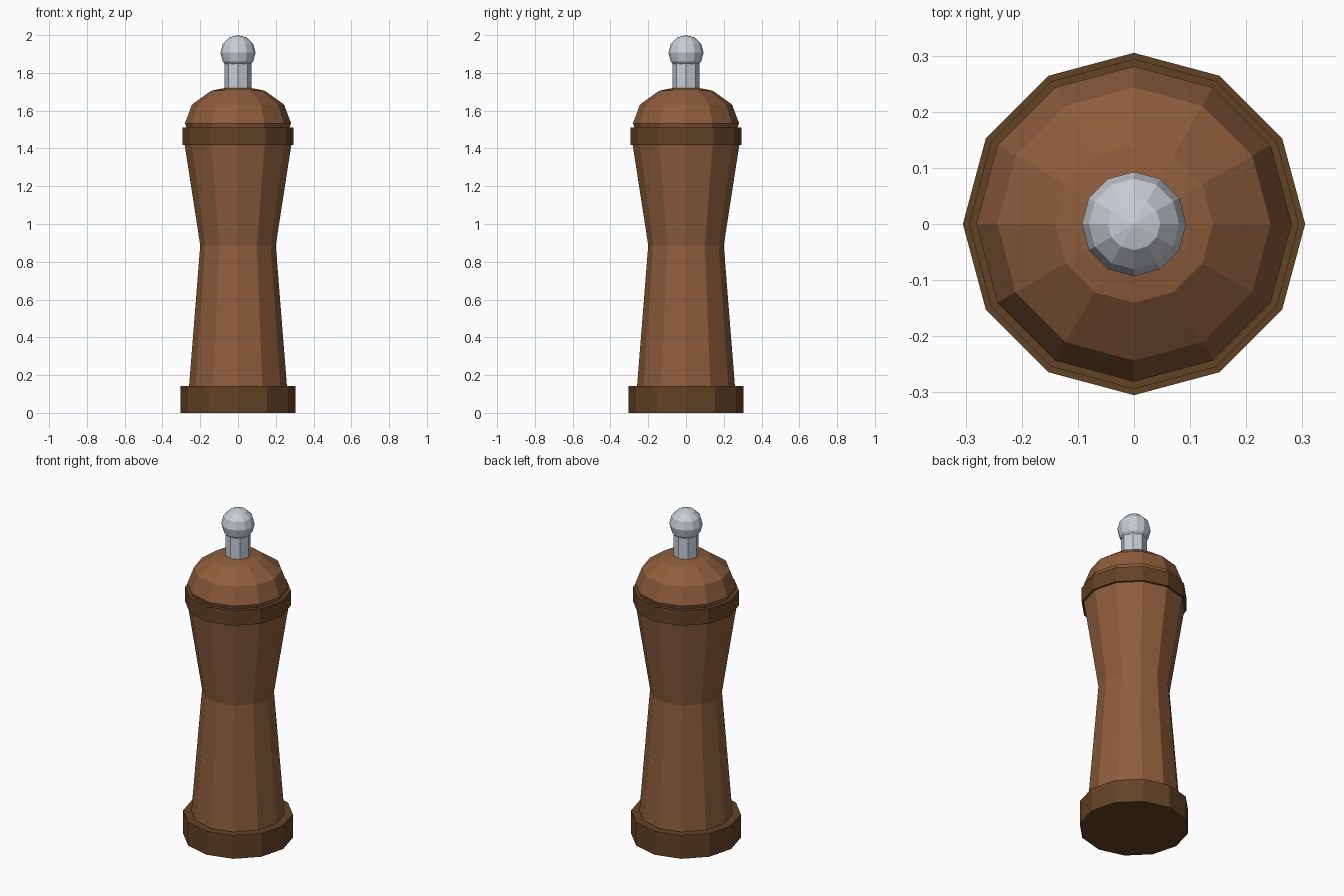
import bpy
import bmesh
import math

cube = bpy.data.objects.get("Cube")
if cube:
    bpy.data.objects.remove(cube, do_unlink=True)


def material(name, rgb):
    mat = bpy.data.materials.new(name)
    mat.use_nodes = True
    color = (*rgb, 1.0)
    mat.diffuse_color = color
    mat.node_tree.nodes["Principled BSDF"].inputs["Base Color"].default_value = color
    return mat


wood = material("warm wood", (0.27, 0.11, 0.045))
dark_wood = material("dark wood", (0.125, 0.055, 0.018))
metal = material("pale metal", (0.58, 0.62, 0.67))


def finish(name, bm, mat):
    bmesh.ops.recalc_face_normals(bm, faces=bm.faces)
    mesh = bpy.data.meshes.new(name)
    bm.to_mesh(mesh)
    bm.free()
    mesh.materials.append(mat)
    obj = bpy.data.objects.new(name, mesh)
    bpy.context.collection.objects.link(obj)
    return obj


def turned(name, profile, mat, sides=12):
    """Closed faceted turning from (radius, height) pairs, with flat caps."""
    bm = bmesh.new()
    rings = []
    for r, z in profile:
        angles = [math.tau * i / sides for i in range(sides)]
        rings.append([bm.verts.new((r * math.cos(a), r * math.sin(a), z)) for a in angles])
    for low, high in zip(rings, rings[1:]):
        for i in range(sides):
            j = (i + 1) % sides
            bm.faces.new((low[i], low[j], high[j], high[i]))
    bm.faces.new(rings[0])
    bm.faces.new(rings[-1])
    return finish(name, bm, mat)


def ball(name, radius, height, z, mat):
    """Faceted sphere, squashed to the given half height."""
    bm = bmesh.new()
    bmesh.ops.create_uvsphere(bm, u_segments=12, v_segments=6, radius=1)
    bmesh.ops.scale(bm, vec=(radius, radius, height), verts=bm.verts)
    bmesh.ops.translate(bm, vec=(0, 0, z), verts=bm.verts)
    return finish(name, bm, mat)


# Wooden body with a narrow waist, between two dark rings
turned("base", [(0.305, 0), (0.305, 0.143)], dark_wood)
turned("body", [(0.26, 0.13), (0.2, 0.887), (0.284, 1.43)], wood)
turned("collar", [(0.294, 1.419), (0.294, 1.51)], dark_wood)

# Domed head with a metal stem and knob
ball("head_dome", 0.281, 0.2, 1.533, wood)
turned("knob_stem", [(0.071, 1.69), (0.071, 1.87)], metal, sides=8)
ball("knob", 0.093, 0.093, 1.907, metal)
